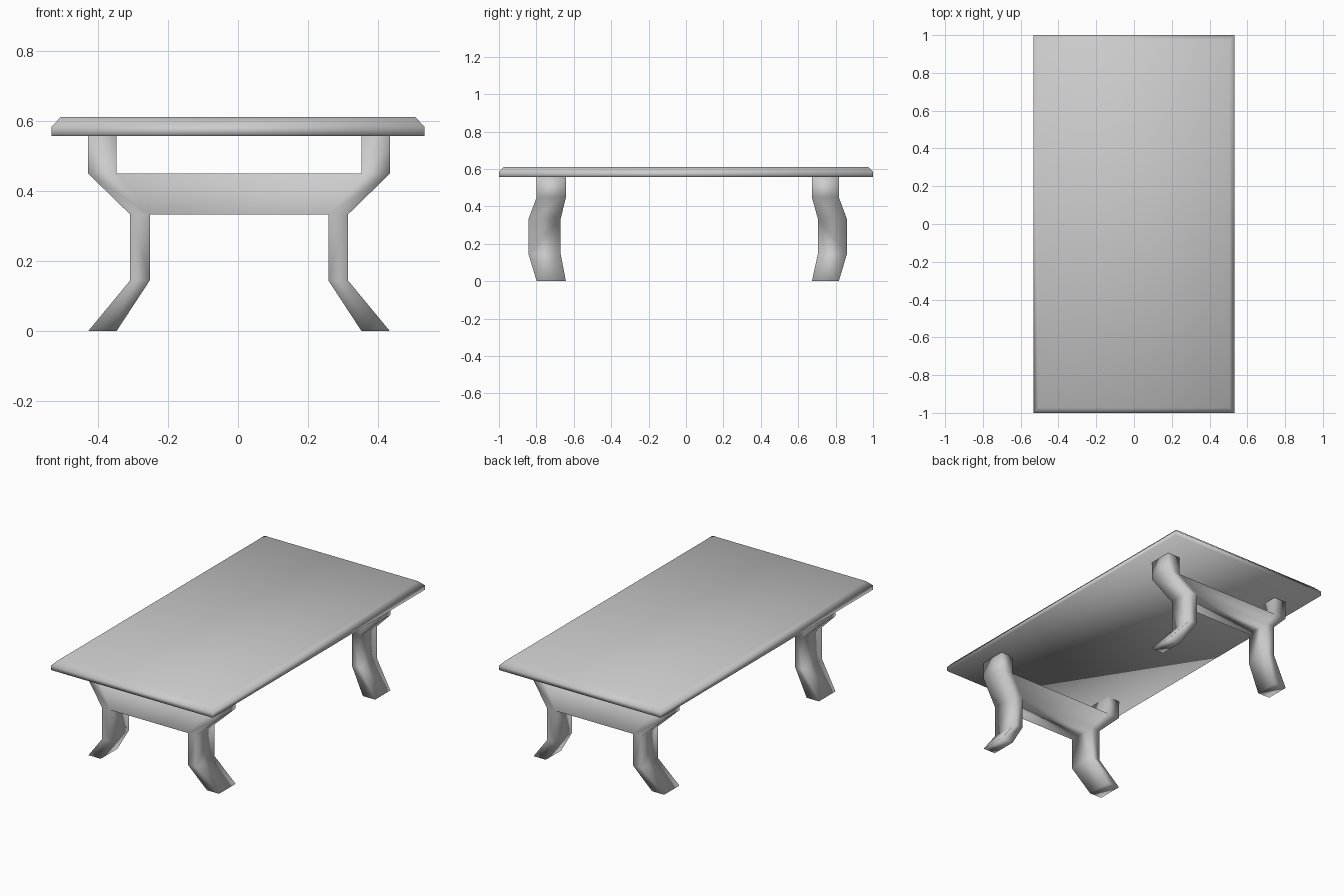
import bpy, bmesh

if "Cube" in bpy.data.objects:
    bpy.data.objects.remove(bpy.data.objects["Cube"])


def finish(bm, name):
    bmesh.ops.recalc_face_normals(bm, faces=bm.faces)
    mesh = bpy.data.meshes.new(name)
    bm.to_mesh(mesh)
    bm.free()
    mesh.shade_smooth()
    obj = bpy.data.objects.new(name, mesh)
    bpy.context.collection.objects.link(obj)
    return obj


def skin(bm, rings, skip=()):
    """Close a stack of four-sided rings into a solid, leaving out skipped faces."""
    for k, (a, b) in enumerate(zip(rings, rings[1:])):
        for i in range(4):
            if (k, i) not in skip:
                j = (i + 1) % 4
                bm.faces.new((a[i], a[j], b[j], b[i]))
    bm.faces.new(rings[0])
    bm.faces.new(rings[-1])


# Table top: slab with a chamfered upper rim
bm = bmesh.new()
rings = []
for hx, hy, z in ((0.533, 1.0, 0.557), (0.533, 1.0, 0.584), (0.506, 0.973, 0.612)):
    rings.append([bm.verts.new((sx * hx, sy * hy, z))
                  for sx, sy in ((-1, -1), (1, -1), (1, 1), (-1, 1))])
skin(bm, rings)
finish(bm, "table_top")

# Leg stations from the top down: z, outer x, inner x, bowed outwards or not
STATIONS = ((0.557, 0.431, 0.35, 0), (0.45, 0.431, 0.35, 0),
            (0.333, 0.311, 0.255, 1), (0.145, 0.311, 0.255, 1),
            (0.0, 0.431, 0.35, 0))


# Leg pair joined by a cross rail between the slanted leg segments
def leg_pair(name, straight_y, bowed_y):
    bm = bmesh.new()
    sides = []
    for s in (-1, 1):
        rings = []
        for z, xo, xi, bowed in STATIONS:
            y_out, y_in = bowed_y if bowed else straight_y
            rings.append([bm.verts.new((s * x + 0.003, y, z)) for x, y in
                          ((xo, y_out), (xi, y_out), (xi, y_in), (xo, y_in))])
        skin(bm, rings, skip={(1, 1)})
        sides.append(rings)
    left, right = [(r[1][1], r[1][2], r[2][2], r[2][1]) for r in sides]
    for i in range(4):
        j = (i + 1) % 4
        bm.faces.new((left[i], left[j], right[j], right[i]))
    finish(bm, name)


leg_pair("front_legs", (-0.798, -0.642), (-0.842, -0.67))
leg_pair("back_legs", (0.817, 0.673), (0.86, 0.705))
